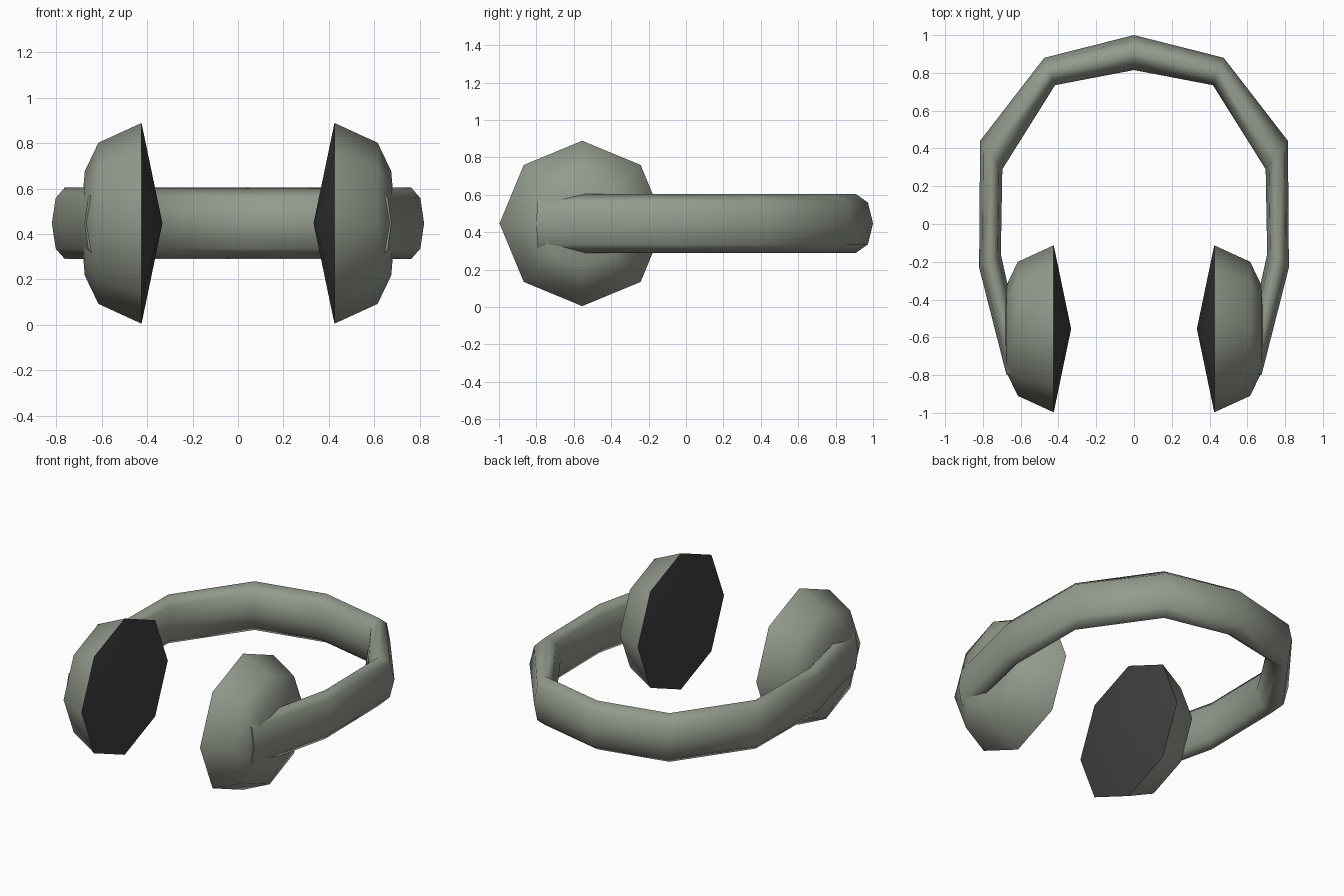
import bpy, bmesh, math
from mathutils import Vector

if "Cube" in bpy.data.objects:
    bpy.data.objects.remove(bpy.data.objects["Cube"])

SIDES = 8
CUP_Y, MID_Z = -0.555, 0.447


def material(name, rgb):
    m = bpy.data.materials.new(name)
    m.diffuse_color = (*rgb, 1)
    m.use_nodes = True
    m.node_tree.nodes["Principled BSDF"].inputs["Base Color"].default_value = m.diffuse_color
    return m


sage = material("sage_grey", (0.29, 0.325, 0.265))
dark = material("dark_cushion", (0.05, 0.05, 0.05))


def loft(name, rings, mat):
    """Skin a list of rings; a ring of one point closes to an apex."""
    bm = bmesh.new()
    vr = [[bm.verts.new(p) for p in r] for r in rings]
    for a, b in zip(vr, vr[1:]):
        for i in range(SIDES):
            j = (i + 1) % SIDES
            if len(b) == 1:
                bm.faces.new((a[i], a[j], b[0]))
            else:
                bm.faces.new((a[i], a[j], b[j], b[i]))
    for r in (vr[0], vr[-1]):
        if len(r) > 1:
            bm.faces.new(r)
    bmesh.ops.recalc_face_normals(bm, faces=bm.faces)
    me = bpy.data.meshes.new(name)
    bm.to_mesh(me)
    bm.free()
    me.materials.append(mat)
    for p in me.polygons:
        p.use_smooth = len(p.vertices) <= 4
    ob = bpy.data.objects.new(name, me)
    bpy.context.collection.objects.link(ob)
    return ob


def cup_ring(x, r):
    if r == 0:
        return [(x, CUP_Y, MID_Z)]
    return [(x, CUP_Y + r * math.cos(k * math.tau / SIDES),
             MID_Z + r * math.sin(k * math.tau / SIDES)) for k in range(SIDES)]


def band_ring(outer, inner):
    o, i = Vector((*outer, MID_Z)), Vector((*inner, MID_Z))
    c, h = (o + i) / 2, (o - i) / 2
    return [c + h * math.cos(k * math.tau / SIDES)
            + Vector((0, 0, 0.158)) * math.sin(k * math.tau / SIDES)
            for k in range(SIDES)]


# Ear cup shells and cushions, mirrored to both sides
shell = [(0.425, 0.442), (0.615, 0.355), (0.675, 0.23), (0.695, 0)]
cushion = [(0.425, 0.442), (0.333, 0)]
for side, s in (("right", 1), ("left", -1)):
    rings = [cup_ring(s * x, r) for x, r in shell]
    ob = loft(side + "_ear_cup", rings, sage)
    # drop the rim cap, which the cushion covers
    bm = bmesh.new()
    bm.from_mesh(ob.data)
    bmesh.ops.delete(bm, geom=[f for f in bm.faces if len(f.verts) > 4],
                     context='FACES_ONLY')
    bm.to_mesh(ob.data)
    bm.free()
    pad = loft(side + "_ear_cushion", [cup_ring(s * x, r) for x, r in cushion], dark)
    bm = bmesh.new()
    bm.from_mesh(pad.data)
    bmesh.ops.delete(bm, geom=[f for f in bm.faces if len(f.verts) > 4],
                     context='FACES_ONLY')
    bm.to_mesh(pad.data)
    bm.free()

# Headband: outer and inner outline points from the crown down one side
half = [((0, 1.0), (0, 0.815)),
        ((0.475, 0.88), (0.418, 0.735)),
        ((0.815, 0.44), (0.697, 0.29)),
        ((0.82, -0.23), (0.705, -0.16)),
        ((0.675, -0.80), (0.57, -0.77))]
flip = [((-o[0], o[1]), (-i[0], i[1])) for o, i in half[:0:-1]]
loft("headband", [band_ring(o, i) for o, i in flip + half], sage)
